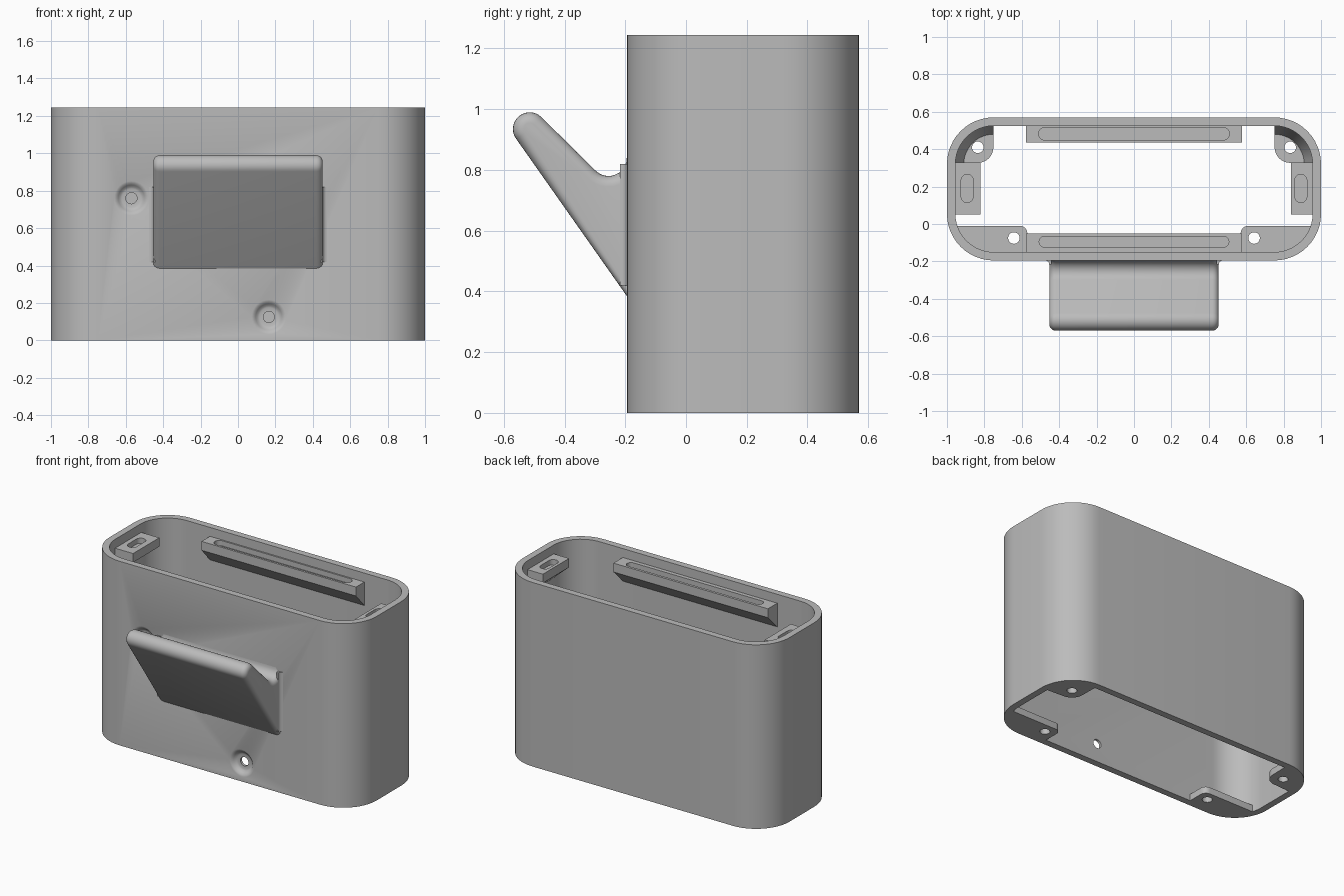
import bpy, bmesh
from math import sin, cos, radians, pi
from mathutils import Matrix, Vector

cube = bpy.data.objects.get("Cube")
if cube:
    bpy.data.objects.remove(cube, do_unlink=True)

grey = bpy.data.materials.new("matte grey")
grey.use_nodes = True
grey.diffuse_color = (0.5, 0.5, 0.5, 1)
grey.node_tree.nodes["Principled BSDF"].inputs["Base Color"].default_value = (0.5, 0.5, 0.5, 1)

X, Y, Z = Vector((1, 0, 0)), Vector((0, 1, 0)), Vector((0, 0, 1))
HEIGHT, WALL, RADIUS = 1.245, 0.045, 0.25
BACK, FRONT = 0.57, -0.195
MID = (BACK + FRONT) / 2


def arc(cx, cy, r, a0, a1, n=12):
    steps = [radians(a0 + (a1 - a0) * i / n) for i in range(n + 1)]
    return [(cx + r * cos(a), cy + r * sin(a)) for a in steps]


def rounded(hx, hy, r, cx=0, cy=0):
    """Outline of a rounded rectangle."""
    pts = []
    for i, (sx, sy) in enumerate([(1, 1), (-1, 1), (-1, -1), (1, -1)]):
        pts += arc(cx + sx * (hx - r), cy + sy * (hy - r), r, 90 * i, 90 * i + 90)
    return pts


def axes(u, v, w, origin=(0, 0, 0)):
    m = Matrix((u, v, w)).transposed().to_4x4()
    m.translation = origin
    return m


def finish(name, bm):
    bmesh.ops.remove_doubles(bm, verts=bm.verts, dist=1e-5)
    bmesh.ops.recalc_face_normals(bm, faces=bm.faces)
    mesh = bpy.data.meshes.new(name)
    bm.to_mesh(mesh)
    bm.free()
    mesh.materials.append(grey)
    ob = bpy.data.objects.new(name, mesh)
    bpy.context.collection.objects.link(ob)
    return ob


def prism(name, pts, w0, w1, m=Matrix()):
    """Extrude a 2D outline from w0 to w1 along the third axis of m."""
    bm = bmesh.new()
    base = bm.faces.new([bm.verts.new(m @ Vector((u, v, w0))) for u, v in pts])
    new = bmesh.ops.extrude_face_region(bm, geom=[base])["geom"]
    shift = m.to_3x3() @ Vector((0, 0, w1 - w0))
    bmesh.ops.translate(bm, vec=shift, verts=[g for g in new if isinstance(g, bmesh.types.BMVert)])
    return finish(name, bm)


def lathe(name, section, centre, axis, start, angle, steps):
    """Sweep a closed (radius, height) section about an axis."""
    bm = bmesh.new()
    face = bm.faces.new([bm.verts.new(centre + start * r + axis * h) for r, h in section])
    bmesh.ops.spin(bm, geom=[face, *face.edges, *face.verts], cent=centre, axis=axis,
                   angle=angle, steps=steps)
    if angle > 6:
        bmesh.ops.remove_doubles(bm, verts=bm.verts, dist=1e-5)
        inner = [f for f in bm.faces if len(f.verts) == len(section)
                 and len(section) > 4]
        bmesh.ops.delete(bm, geom=inner, context="FACES_ONLY")
    return finish(name, bm)


def apply_modifiers(ob):
    dg = bpy.context.evaluated_depsgraph_get()
    ob.data = bpy.data.meshes.new_from_object(ob.evaluated_get(dg))
    ob.modifiers.clear()


def cut(ob, *cutters):
    for c in cutters:
        mod = ob.modifiers.new("cut", "BOOLEAN")
        mod.operation, mod.solver, mod.object = "DIFFERENCE", "EXACT", c
        apply_modifiers(ob)
        bpy.data.objects.remove(c, do_unlink=True)


# Open sleeve with rounded corners
hy = (BACK - FRONT) / 2
shell = prism("shell", rounded(1, hy, RADIUS, 0, MID), 0, HEIGHT)
cut(shell, prism("cavity", rounded(1 - WALL, hy - WALL, RADIUS - WALL, 0, MID), -0.1, HEIGHT + 0.1))

# Dished screw holes in the front wall
dish = [(0, -0.05), (0.092, -0.05), (0.092, 0), (0.08, 0.004), (0.07, 0.014),
        (0.06, 0.024), (0.05, 0.028), (0.03, 0.028), (0.03, 0.1), (0, 0.1)]
for x, z in [(-0.57, 0.76), (0.165, 0.125)]:
    cut(shell, lathe("dish_cutter", dish, Vector((x, FRONT, z)), Y, X, 2 * pi, 32))

# Slanted hook on the front
profile = [(FRONT + 0.02, 0.385), (FRONT, 0.385)]
profile += arc(-0.515, 0.935, 0.055, 216, 45, 14)
profile += arc(-0.255, 0.84, 0.06, 225, 360, 10)
profile += [(FRONT + 0.02, 0.84)]
hook = prism("hook", profile, -0.453, 0.453, axes(Y, Z, X))
bm = bmesh.new()
bm.from_mesh(hook.data)
rim = [e for e in bm.edges if abs(e.verts[0].co.x - e.verts[1].co.x) < 1e-4
       and min(v.co.y for v in e.verts) < FRONT - 0.001
       and max(v.co.z for v in e.verts) > 0.6]
bmesh.ops.bevel(bm, geom=rim, offset=0.035, segments=5, profile=0.5, affect="EDGES")
bm.to_mesh(hook.data)
bm.free()

# Concave fillets where the hook sides meet the wall
for side, s in [("left", 1), ("right", -1)]:
    flare = [(s * 0.44, FRONT + 0.005), (s * 0.475, FRONT + 0.005)]
    flare += [(s * u, v) for u, v in arc(0.475, FRONT - 0.022, 0.022, 90, 180, 6)]
    flare += [(s * 0.44, FRONT - 0.022)]
    prism("hook_fillet_" + side, flare, 0.42, 0.82)


# Slotted ledges just below the top rim, sloped underneath
def ledge(name, point, inward, half, depth, slot_half, slot_mid, slot_width):
    along = inward.cross(Z)
    top = HEIGHT - 0.06
    side = [(-0.01, top), (depth, top), (depth, top - 0.06), (-0.01, top - 0.17)]
    ob = prism(name, side, -half, half, axes(inward, Z, along, point))
    slot = rounded(slot_width, slot_half, slot_width * 0.98, slot_mid)
    cut(ob, prism("slot_cutter", slot, top - 0.035, top + 0.1, axes(inward, along, -Z @ Matrix.Identity(3) * -1, point)))
    return ob


ledge("back_ledge", (0, BACK - WALL, 0), -Y, 0.578, 0.09, 0.51, 0.043, 0.033)
ledge("front_ledge", (0, FRONT + WALL, 0), Y, 0.578, 0.1, 0.507, 0.055, 0.028)
ledge("left_ledge", (1 - WALL, 0.19, 0), -X, 0.14, 0.115, 0.075, 0.063, 0.032)
ledge("right_ledge", (WALL - 1, 0.19, 0), X, 0.14, 0.135, 0.075, 0.063, 0.032)

# Screw tabs at the bottom corners
r_tab = RADIUS - WALL + 0.005
back_y, front_y = BACK - RADIUS, FRONT + RADIUS
for side, s in [("left", 1), ("right", -1)]:
    back = arc(0.75, back_y, r_tab, 0, 90) + arc(0.835, 0.41, 0.083, 180, 270)
    front = arc(0.75, front_y, r_tab, 270, 342) + arc(0.61, -0.05, 0.04, 90, 180, 6)
    front += [(0.57, FRONT + WALL - 0.005)]
    for where, pts, hole in [("back_", back, (0.835, 0.41)), ("front_", front, (0.642, -0.075))]:
        tab = prism(where + side + "_tab", [(s * u, v) for u, v in pts], 0, 0.045)
        cut(tab, prism("hole_cutter", arc(s * hole[0], hole[1], 0.031, 0, 345, 23), -0.1, 0.2))
    # Tapered web above each back tab
    lathe("back_" + side + "_web", [(r_tab, 0.045), (0.16, 0.045), (r_tab - 0.004, 0.2)],
          Vector((s * 0.75, back_y, 0)), Z, X * s, s * pi / 2, 12)

# Smooth curves, crisp edges
for ob in bpy.context.collection.objects:
    if ob.type == "MESH" and grey.name in ob.data.materials:
        ob.select_set(True)
        bpy.context.view_layer.objects.active = ob
        bpy.ops.object.shade_smooth_by_angle(angle=radians(32))
        ob.select_set(False)
